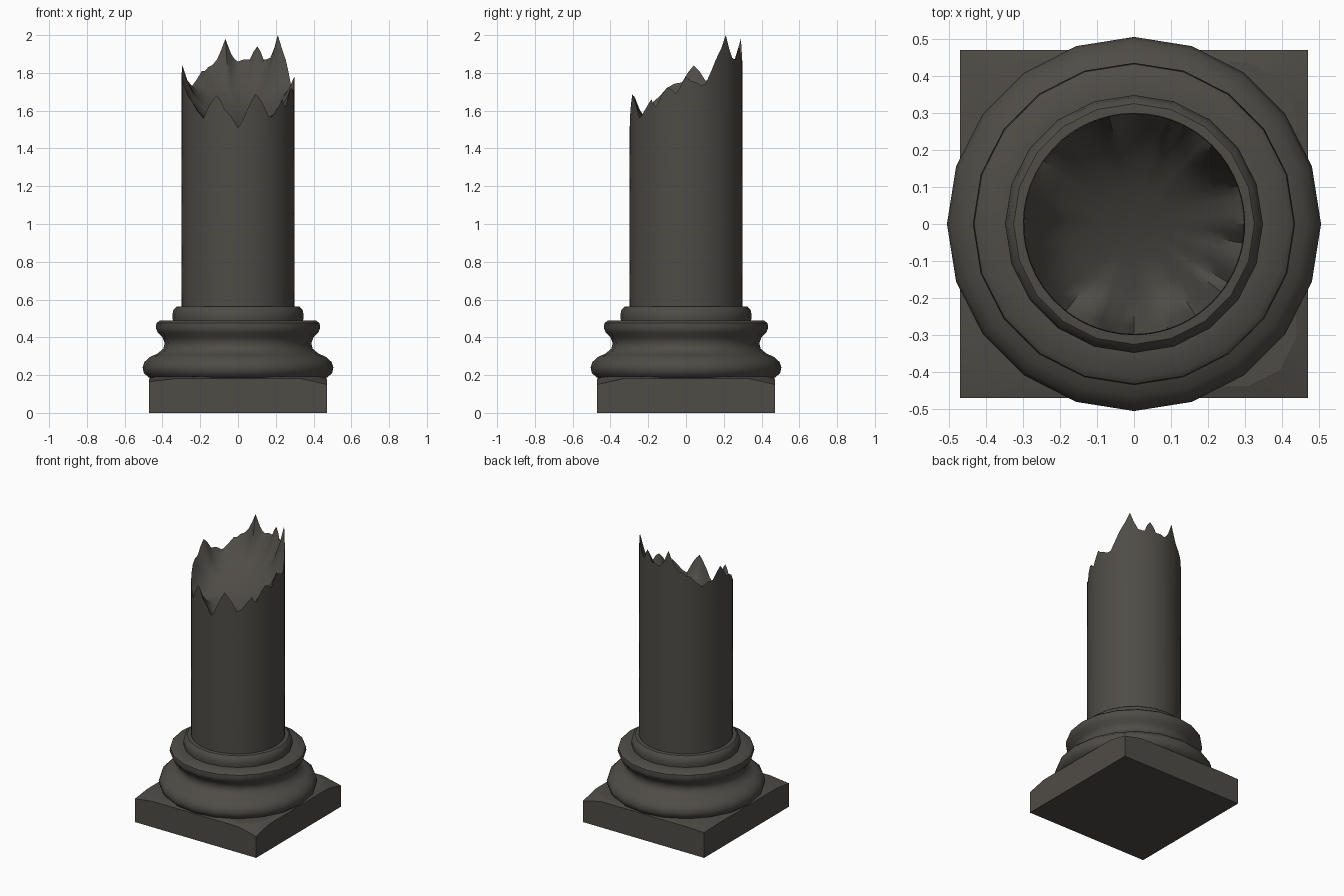
import bpy, bmesh, math, random

if "Cube" in bpy.data.objects:
    bpy.data.objects.remove(bpy.data.objects["Cube"])
random.seed(4)

stone = bpy.data.materials.new("dark grey stone")
stone.diffuse_color = (0.078, 0.072, 0.062, 1)
stone.use_nodes = True
stone.node_tree.nodes["Principled BSDF"].inputs["Base Color"].default_value = stone.diffuse_color


def finish(name, bm, angle):
    bmesh.ops.recalc_face_normals(bm, faces=bm.faces)
    mesh = bpy.data.meshes.new(name)
    bm.to_mesh(mesh)
    bm.free()
    mesh.materials.append(stone)
    ob = bpy.data.objects.new(name, mesh)
    bpy.context.collection.objects.link(ob)
    bpy.ops.object.select_all(action='DESELECT')
    ob.select_set(True)
    bpy.context.view_layer.objects.active = ob
    bpy.ops.object.shade_smooth_by_angle(angle=math.radians(angle))
    return ob


def bridge(bm, a, b):
    n = len(a)
    for i in range(n):
        j = (i + 1) % n
        bm.faces.new((a[i], a[j], b[j], b[i]))


# Square plinth: worn corners, each top corner at its own height
W = 0.47
bm = bmesh.new()
corners = [(-1, -1, .165), (1, -1, .15), (1, 1, .15), (-1, 1, .178)]
bottom, rim, top = [], [], []
for k, (sx, sy, cz) in enumerate(corners):
    along_x = k % 2 == 1
    a, b = (W * sx, 0.33 * sy), (0.33 * sx, W * sy)
    first, last = (b, a) if along_x else (a, b)
    for x, y, z in ((*first, .182), (W * sx, W * sy, cz), (*last, .182)):
        bottom.append(bm.verts.new((x, y, 0)))
        rim.append(bm.verts.new((x, y, z)))
        s = 0.93 if z > .18 else 0.84
        top.append(bm.verts.new((x * s, y * s, .192)))
bridge(bm, bottom, rim)
bridge(bm, rim, top)
bm.faces.new(top)
bm.faces.new(bottom)
finish("plinth", bm, 15)

# Moulded base: torus, scotia, upper torus and collar as one turned profile
profile = [(.44, .17), (.475, .19), (.498, .21), (.505, .24), (.495, .27),
           (.465, .297), (.435, .31), (.425, .315), (.395, .34), (.388, .37),
           (.40, .40), (.425, .425), (.435, .45), (.432, .475), (.415, .488),
           (.345, .49), (.348, .515), (.342, .545), (.325, .562), (.29, .565)]
SIDES = 20
bm = bmesh.new()
rings = []
for r, z in profile:
    rings.append([bm.verts.new((r * math.cos(math.tau * i / SIDES + math.pi / 2),
                                r * math.sin(math.tau * i / SIDES + math.pi / 2), z))
                  for i in range(SIDES)])
for a, b in zip(rings, rings[1:]):
    bridge(bm, a, b)
bm.faces.new(rings[0])
bm.faces.new(rings[-1])
finish("moulded_base", bm, 40)

# Broken shaft: (angle, height) of the splintered rim, counter-clockwise from +x
breaks = [(0, 1.78), (10, 1.75), (20, 1.74), (32, 1.87), (45, 2.0), (55, 1.88),
          (63, 1.87), (70, 1.94), (78, 1.87), (90, 1.86), (97, 1.90), (103, 1.98),
          (112, 1.87), (122, 1.83), (130, 1.81), (145, 1.73), (160, 1.76),
          (172, 1.84), (184, 1.75), (200, 1.72), (215, 1.65), (232, 1.56),
          (241, 1.64), (248, 1.68), (256, 1.61), (270, 1.51), (279, 1.60),
          (288, 1.69), (296, 1.64), (304, 1.56), (314, 1.61), (322, 1.66),
          (328, 1.62), (340, 1.72), (350, 1.69), (360, 1.78)]
points = []
for (a0, z0), (a1, z1) in zip(breaks, breaks[1:]):
    points.append((math.radians(a0), z0))
    points.append((math.radians((a0 + a1) / 2),
                   (z0 + z1) / 2 + random.uniform(-.012, .012)))

R = 0.298
bm = bmesh.new()


def ring(r, height):
    out = []
    for a, z in points:
        x, y = r * math.cos(a), r * math.sin(a)
        out.append(bm.verts.new((x, y, height(x, y, z))))
    return out


def hollow(y, r):
    # sloping, dished fracture floor
    return 1.65 + 0.48 * y - 0.06 * (1 - (r / R) ** 2)


def inner(r, blend):
    return ring(r, lambda x, y, z: hollow(y, r) * (1 - blend) + (z - .01) * blend)


shaft = [ring(R, lambda x, y, z: .55),
         ring(R + .002, lambda x, y, z: 1.0),
         ring(R, lambda x, y, z: 1.42),
         ring(R, lambda x, y, z: z),
         inner(.272, .62), inner(.235, .22), inner(.18, 0), inner(.09, 0)]
for a, b in zip(shaft, shaft[1:]):
    bridge(bm, a, b)
centre = bm.verts.new((0, 0, hollow(0, 0)))
last = shaft[-1]
for i in range(len(last)):
    bm.faces.new((last[i], last[(i + 1) % len(last)], centre))
bm.faces.new(shaft[0])
finish("broken_shaft", bm, 40)
